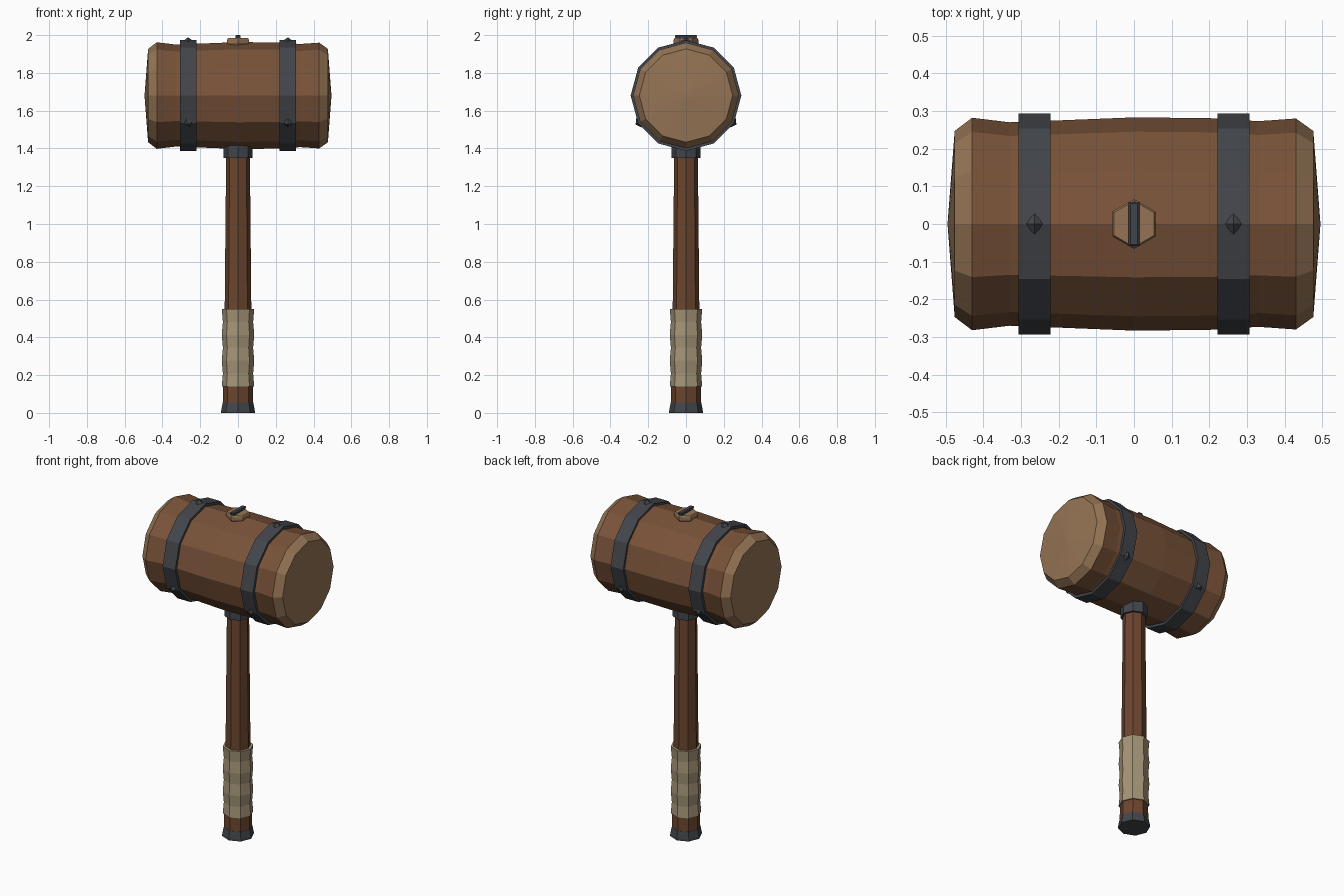
import bpy, bmesh, math
from mathutils import Matrix, Vector

if "Cube" in bpy.data.objects:
    bpy.data.objects.remove(bpy.data.objects["Cube"])


def material(name, rgb):
    m = bpy.data.materials.new(name)
    m.diffuse_color = (*rgb, 1)
    m.use_nodes = True
    m.node_tree.nodes["Principled BSDF"].inputs["Base Color"].default_value = m.diffuse_color
    return m


WOOD = material("head_wood", (0.19, 0.085, 0.04))
DARK = material("handle_wood", (0.15, 0.06, 0.028))
PALE = material("end_grain", (0.30, 0.175, 0.09))
WRAP = material("wrap", (0.37, 0.30, 0.185))
IRON = material("iron", (0.055, 0.06, 0.07))

CZ = 1.68                                            # height of the head's axis
ALONG_X = Matrix.Translation((0, 0, CZ)) @ Matrix.Rotation(math.pi / 2, 4, 'Y')


def finish(name, bm, mats):
    bmesh.ops.recalc_face_normals(bm, faces=bm.faces)
    me = bpy.data.meshes.new(name)
    bm.to_mesh(me)
    bm.free()
    for m in mats:
        me.materials.append(m)
    ob = bpy.data.objects.new(name, me)
    bpy.context.collection.objects.link(ob)
    return ob


def lathe(name, profile, sides, mats, matrix=Matrix(), phase=0.0, closed=False, slots=None):
    """Spin (radius, height) points around z; radius 0 makes a pole."""
    bm = bmesh.new()
    rings = []
    for r, h in profile:
        n = sides if r > 0 else 1
        rings.append([bm.verts.new((r * math.cos(phase + math.tau * i / sides),
                                    r * math.sin(phase + math.tau * i / sides), h))
                      for i in range(n)])
    pairs = list(zip(rings, rings[1:]))
    if closed:
        pairs.append((rings[-1], rings[0]))
    for k, (a, b) in enumerate(pairs):
        for i in range(sides):
            j = (i + 1) % sides
            quad = [a[i % len(a)], a[j % len(a)], b[j % len(b)], b[i % len(b)]]
            f = bm.faces.new(list(dict.fromkeys(quad)))
            f.material_index = slots[k] if slots else 0
    if not closed:
        for ring in (rings[0], rings[-1]):
            if len(ring) > 1:
                bm.faces.new(ring)
    bm.transform(matrix)
    return finish(name, bm, mats)


# Barrel-shaped head with pale chamfered ends
head = [(0, -0.495), (0.247, -0.476), (0.282, -0.43), (0.270, -0.33), (0.275, -0.2),
        (0.283, 0), (0.281, 0.2), (0.273, 0.33), (0.280, 0.43), (0.247, 0.476), (0, 0.495)]
lathe("head", head, 12, [WOOD, PALE], ALONG_X, slots=[1, 1, 0, 0, 0, 0, 0, 0, 1, 1])

# Iron bands, each with three pyramid studs
for side, x in (("left", -0.264), ("right", 0.264)):
    band = [(0.277, x - 0.043), (0.293, x - 0.043), (0.293, x + 0.043), (0.277, x + 0.043)]
    lathe(f"{side}_band", band, 12, [IRON], ALONG_X, closed=True)
    for k, deg in enumerate((90, 210, 330)):
        a = math.radians(deg)
        out = Vector((0, math.cos(a), math.sin(a)))
        place = (Matrix.Translation(Vector((x, 0, CZ)) + out * 0.286)
                 @ out.to_track_quat('Z', 'X').to_matrix().to_4x4())
        lathe(f"{side}_stud_{k + 1}", [(0, -0.015), (0.027, 0.003), (0, 0.022)], 4, [IRON],
              place, phase=0.35 * k if side == "left" else 0.0)

# Handle
lathe("handle", [(0.08, 0.04), (0.079, 0.16), (0.071, 0.5), (0.062, 1.45)], 8, [DARK])
lathe("pommel", [(0.089, 0), (0.089, 0.012), (0.081, 0.055)], 8, [IRON])
lathe("collar", [(0.076, 1.35), (0.076, 1.42)], 8, [IRON])

# Wrapped grip with alternating bulges
grip = [(0.086 if i % 2 == 0 else 0.080, 0.14 + 0.41 * i / 6) for i in range(7)]
lathe("grip_wrap", grip, 8, [WRAP])

# Handle end poking out of the head, split by an iron wedge
lathe("handle_tip", [(0.045, 1.92), (0.066, 1.957), (0.066, 1.976), (0.061, 1.984)], 6,
      [PALE], phase=math.pi / 2)
bm = bmesh.new()
bmesh.ops.create_cube(bm, size=1)
for v in bm.verts:
    top = v.co.z > 0
    v.co = Vector((v.co.x * (0.028 if top else 0.018), v.co.y * (0.118 if top else 0.1),
                   1.996 if top else 1.96))
cap = [f for f in bm.faces if f.normal.z > 0.9]
inset = bmesh.ops.inset_region(bm, faces=cap, thickness=0.006)
for v in cap[0].verts:
    v.co.z = 2.0
finish("wedge", bm, [IRON])
